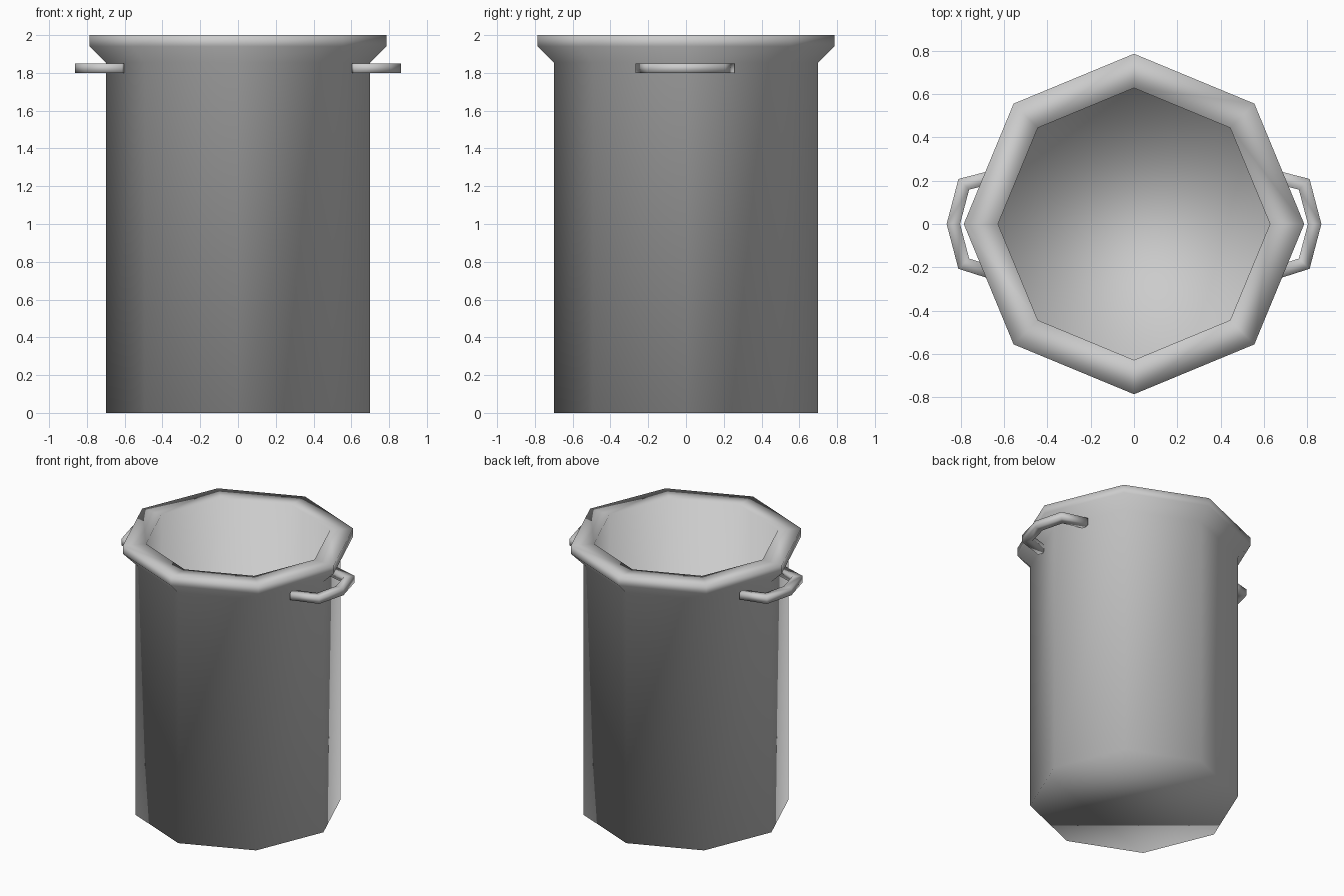
import bpy, bmesh
from math import sin, cos, pi
from mathutils import Vector

if "Cube" in bpy.data.objects:
    bpy.data.objects.remove(bpy.data.objects["Cube"])


def make_object(name, bm):
    bmesh.ops.recalc_face_normals(bm, faces=bm.faces)
    for f in bm.faces:
        f.smooth = True
    mesh = bpy.data.meshes.new(name)
    bm.to_mesh(mesh)
    bm.free()
    obj = bpy.data.objects.new(name, mesh)
    bpy.context.collection.objects.link(obj)
    return obj


def skin(bm, loops):
    # Bridge successive vertex loops and cap both ends
    n = len(loops[0])
    for a, b in zip(loops, loops[1:]):
        for i in range(n):
            j = (i + 1) % n
            bm.faces.new((a[i], a[j], b[j], b[i]))
    bm.faces.new(loops[0])
    bm.faces.new(loops[-1])


# Pot: eight-sided hollow body with flared rim, (radius, z) profile
profile = [(0.70, 0), (0.70, 1.855), (0.785, 1.94), (0.785, 2.0),
           (0.627, 2.0), (0.627, 0.07)]
bm = bmesh.new()
skin(bm, [[bm.verts.new((r * cos(k * pi / 4), r * sin(k * pi / 4), z))
           for k in range(8)] for r, z in profile])
make_object("pot_body", bm)


# Handles: square bar swept along a five-point path, one on each side
path = [Vector(p) for p in [(0.605, -0.24), (0.785, -0.183), (0.833, 0),
                            (0.785, 0.183), (0.61, 0.228)]]
half_width, z_low, z_high = 0.03, 1.80, 1.85


def handle(name, side):
    bm = bmesh.new()
    loops = []
    for i, p in enumerate(path):
        a = (p - path[i - 1]).normalized() if i else None
        b = (path[i + 1] - p).normalized() if i < len(path) - 1 else None
        d = ((a or b) + (b or a)).normalized()
        miter = half_width / d.dot(a or b)
        off = Vector((d.y, -d.x)) * miter
        o, q = p + off, p - off
        loops.append([bm.verts.new((side * v.x, v.y, z)) for v, z in
                      ((o, z_low), (o, z_high), (q, z_high), (q, z_low))])
    skin(bm, loops)
    make_object(name, bm)


handle("right_handle", 1)
handle("left_handle", -1)
